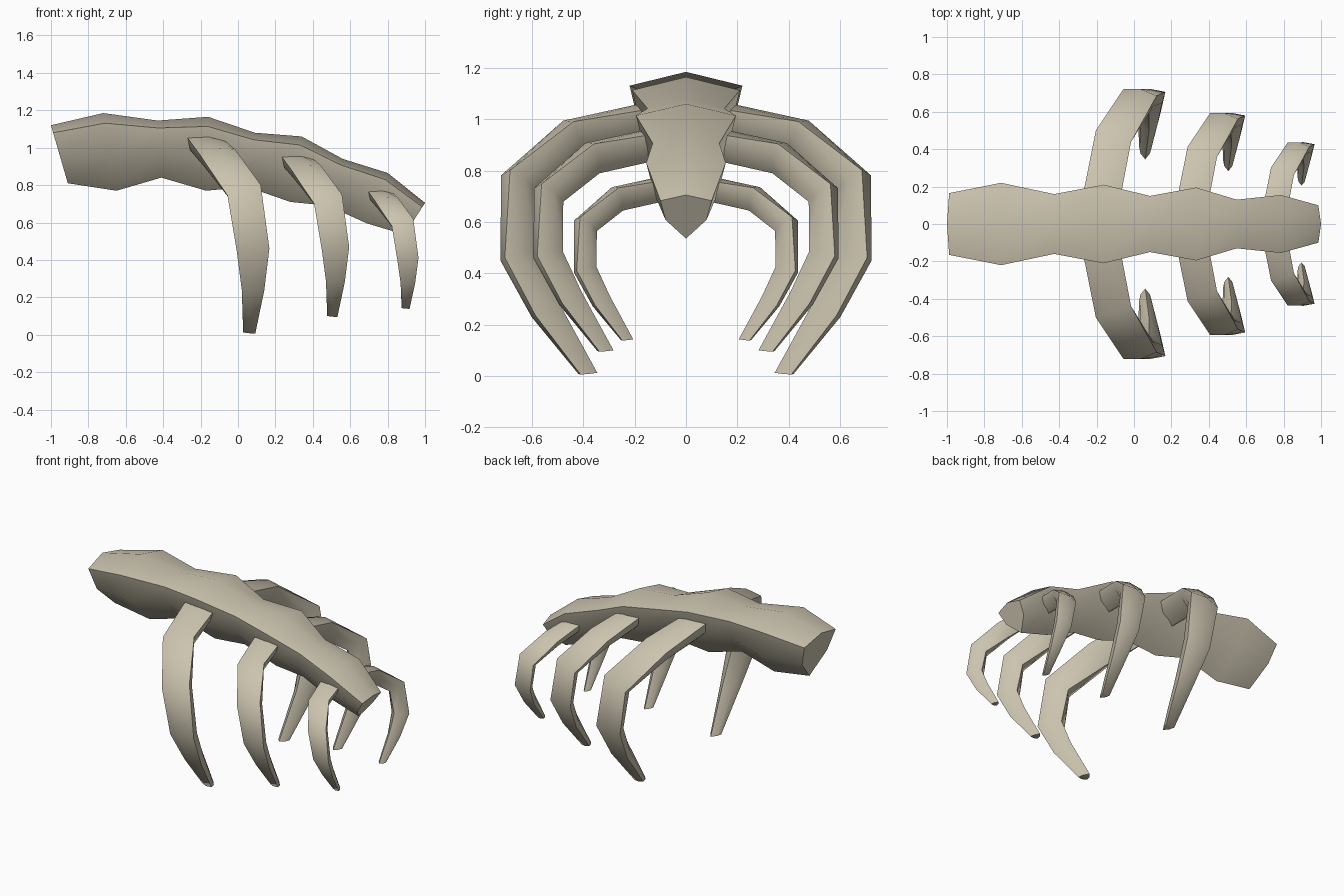
import bpy, bmesh, math
from mathutils import Vector

if "Cube" in bpy.data.objects:
    bpy.data.objects.remove(bpy.data.objects["Cube"])

bone = bpy.data.materials.new("bone_beige")
bone.diffuse_color = (0.60, 0.55, 0.43, 1)
bone.use_nodes = True
bone.node_tree.nodes["Principled BSDF"].inputs["Base Color"].default_value = bone.diffuse_color

# shared six-sided section: (drop from ridge to keel, side offset in half widths)
SECTION = [(0, 0), (0.13, 1), (0.57, 0.8), (1, 0), (0.57, -0.8), (0.13, -1)]


def loft(name, rings):
    """Skin a closed tube through rings of points, with capped ends."""
    bm = bmesh.new()
    loops = [[bm.verts.new(p) for p in r] for r in rings]
    n = len(SECTION)
    for a, b in zip(loops, loops[1:]):
        for i in range(n):
            j = (i + 1) % n
            bm.faces.new((a[i], a[j], b[j], b[i]))
    bm.faces.new(loops[0])
    bm.faces.new(loops[-1])
    bmesh.ops.recalc_face_normals(bm, faces=bm.faces)
    me = bpy.data.meshes.new(name)
    bm.to_mesh(me)
    bm.free()
    for f in me.polygons:
        f.use_smooth = True
    me.set_sharp_from_angle(angle=math.radians(62))
    me.materials.append(bone)
    ob = bpy.data.objects.new(name, me)
    bpy.context.collection.objects.link(ob)
    return ob


def ring(top, bottom, side):
    return [top.lerp(bottom, t) + side * s for t, s in SECTION]


# knobbly spine: ridge x, z, keel x, z, half width
SPINE = [(-1, 1.12, -.91, .81, .165), (-.72, 1.185, -.65, .77, .22),
         (-.43, 1.145, -.41, .84, .16), (-.16, 1.165, -.17, .77, .21),
         (.09, 1.08, .05, .79, .15), (.34, 1.06, .28, .71, .195),
         (.56, .94, .48, .69, .13), (.80, .865, .69, .595, .155),
         (1, .705, .89, .535, .10)]
loft("spine", [ring(Vector((a, 0, b)), Vector((c, 0, d)), Vector((0, w, 0)))
               for a, b, c, d, w in SPINE])

# rib path for the largest pair: x, y, z, depth, width
RIB = [(-.18, .13, .995, .15, .20), (-.11, .445, .925, .155, .20),
       (.03, .653, .75, .15, .19), (.08, .655, .465, .14, .175),
       (.08, .55, .26, .12, .12), (.06, .383, .01, .075, .065)]


def rib(name, x0, z0, size, thick, side):
    pts = [Vector((x0 + x * size, y * size, z0 + z * size)) for x, y, z, *_ in RIB]
    rings = []
    for i, p in enumerate(pts):
        t = Vector()
        if i > 0:
            t += (p - pts[i - 1]).normalized()
        if i < len(pts) - 1:
            t += (pts[i + 1] - p).normalized()
        t.normalize()
        # outward direction, away from the middle of the arc
        out = Vector((0, p.y - .25 * size, p.z - z0 - .5 * size))
        out = (out - t * out.dot(t)).normalized()
        h, w = RIB[i][3] * thick / 2, RIB[i][4] * thick / 2
        if i == len(pts) - 1:
            # tip is cut almost level
            out = Vector((0, 1, -.05)).normalized()
            across = Vector((1, 0, -.1)).normalized()
        else:
            across = t.cross(out)
            if across.x < 0:
                across = -across
        # keep section winding consistent along the rib
        r = ring(p + out * h, p - out * h, across * w)
        rings.append([Vector((q.x, q.y * side, q.z)) for q in r])
    loft(name, rings)


# three shrinking pairs of ribs, mirrored left and right
for label, x0, z0, size, thick in (("rear", 0, 0, 1, 1),
                                   ("middle", .455, .09, .82, .84),
                                   ("front", .86, .135, .60, .65)):
    for side_name, side in (("left", 1), ("right", -1)):
        rib(f"{label}_rib_{side_name}", x0, z0, size, thick, side)
